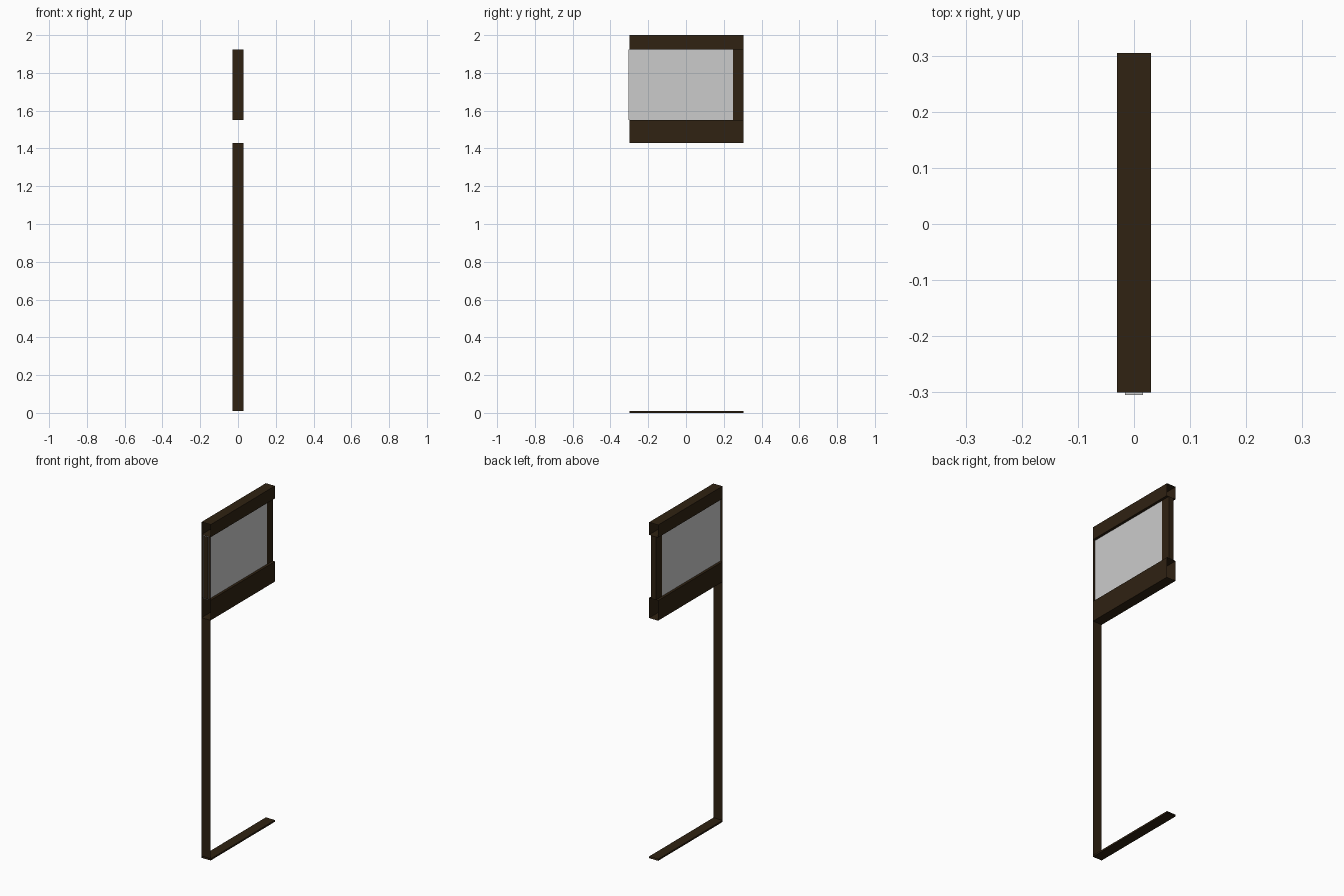
import bpy, bmesh
from mathutils import Vector

if "Cube" in bpy.data.objects:
    bpy.data.objects.remove(bpy.data.objects["Cube"])


def material(name, rgb):
    m = bpy.data.materials.new(name)
    m.diffuse_color = (*rgb, 1)
    m.use_nodes = True
    m.node_tree.nodes["Principled BSDF"].inputs["Base Color"].default_value = m.diffuse_color
    return m


BROWN = material("dark brown", (0.029, 0.016, 0.006))
GREY = material("light grey", (0.60, 0.60, 0.60))

DIRS = {"+x": (1, 0, 0), "-x": (-1, 0, 0), "+y": (0, 1, 0),
        "-y": (0, -1, 0), "+z": (0, 0, 1), "-z": (0, 0, -1)}


def shell(name, x, y, z, mat, keep):
    """Box between the given limits that keeps only the listed sides."""
    bm = bmesh.new()
    bmesh.ops.create_cube(bm, size=1)
    bm.normal_update()
    kept = [Vector(DIRS[k]) for k in keep]
    drop = [f for f in bm.faces if not any(f.normal.dot(k) > 0.9 for k in kept)]
    bmesh.ops.delete(bm, geom=drop, context='FACES')
    for v in bm.verts:
        v.co = [lim[0] if c < 0 else lim[1] for c, lim in zip(v.co, (x, y, z))]
    me = bpy.data.meshes.new(name)
    bm.to_mesh(me)
    bm.free()
    me.materials.append(mat)
    ob = bpy.data.objects.new(name, me)
    bpy.context.collection.objects.link(ob)
    return ob


W = (-0.03, 0.03)        # frame width
T = (-0.016, 0.016)      # panel thickness
L = (-0.30, 0.305)       # frame length
SLEEVE = ("+x", "-x", "+z", "-z")   # open-ended beam

# Open-ended horizontal beams: floor strip, lower rail, top rail
for name, z in (("floor_strip", (0, 0.01)),
                ("lower_rail", (1.43, 1.55)),
                ("top_rail", (1.925, 2.0))):
    shell(name, W, L, z, BROWN, SLEEVE)

# Flat front post below the rails and between them
shell("front_post", W, L, (0.01, 1.43), BROWN, ("-y",))
shell("front_stile", W, L, (1.55, 1.925), BROWN, ("-y",))

# Thin bar at the back of the panel
shell("back_bar", T, (0.25, 0.305), (1.55, 1.925), BROWN, ("+x", "-x", "+y"))

# Grey panel poking slightly out of the front
shell("panel", T, (-0.305, 0.25), (1.551, 1.924), GREY, SLEEVE)
